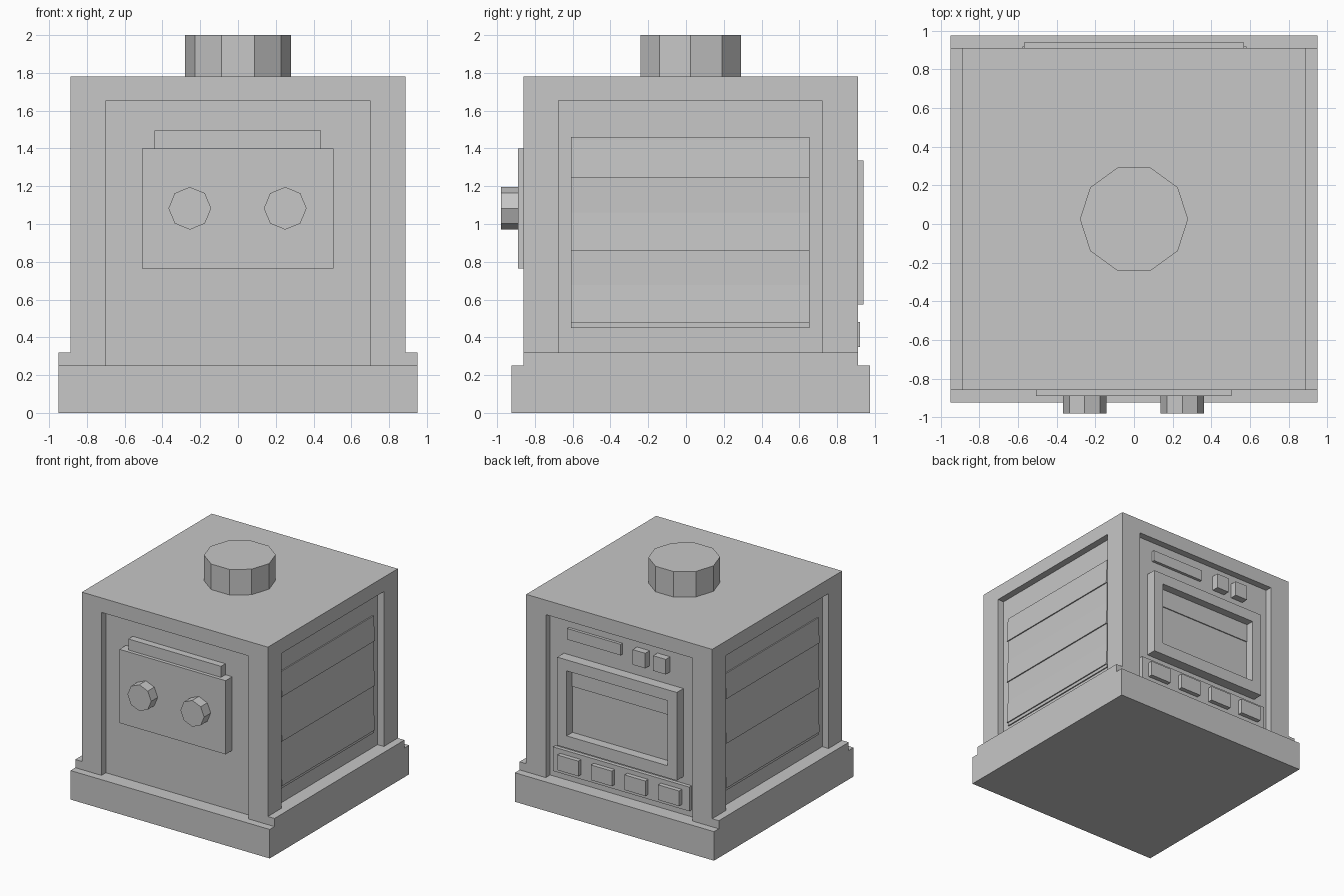
import bpy, bmesh, math
from mathutils import Matrix, Vector

if "Cube" in bpy.data.objects:
    bpy.data.objects.remove(bpy.data.objects["Cube"])

GREY = bpy.data.materials.new("plain grey")
GREY.diffuse_color = (0.57, 0.57, 0.57, 1)
GREY.use_nodes = True
GREY.node_tree.nodes["Principled BSDF"].inputs["Base Color"].default_value = GREY.diffuse_color


def finish(name, bm):
    bmesh.ops.recalc_face_normals(bm, faces=bm.faces)
    me = bpy.data.meshes.new(name)
    bm.to_mesh(me)
    bm.free()
    me.materials.append(GREY)
    ob = bpy.data.objects.new(name, me)
    bpy.context.collection.objects.link(ob)
    return ob


def box(name, x, y, z):
    """Box from (min, max) ranges on each axis."""
    bm = bmesh.new()
    size = [r[1] - r[0] for r in (x, y, z)]
    mid = Vector([(r[0] + r[1]) / 2 for r in (x, y, z)])
    bmesh.ops.create_cube(bm, size=1, matrix=Matrix.Translation(mid) @ Matrix.Diagonal((*size, 1)))
    return finish(name, bm)


def cylinder(name, centre, radius, depth, sides, axis='Z', angle=0):
    """Prism along z turned by an angle about the given axis."""
    bm = bmesh.new()
    m = Matrix.Translation(centre) @ Matrix.Rotation(angle, 4, axis)
    bmesh.ops.create_cone(bm, cap_ends=True, segments=sides, radius1=radius,
                          radius2=radius, depth=depth, matrix=m)
    return finish(name, bm)


def prism_y(name, profile, y0, y1):
    """Extrude an x-z profile along y."""
    bm = bmesh.new()
    face = bm.faces.new([bm.verts.new((x, y0, z)) for x, z in profile])
    ext = bmesh.ops.extrude_face_region(bm, geom=[face])
    moved = [v for v in ext["geom"] if isinstance(v, bmesh.types.BMVert)]
    bmesh.ops.translate(bm, verts=moved, vec=(0, y1 - y0, 0))
    return finish(name, bm)


# Base, recessed core, top slab and chimney
box("base", (-.95, .95), (-.925, .975), (0, .25))
box("core", (-.827, .827), (-.80, .85), (.25, 1.70))
box("top_slab", (-.887, .887), (-.86, .91), (1.655, 1.78))
cylinder("chimney", (0, .025, 1.88), .28, .24, 10, 'Z', math.pi / 2)

# Corner posts, side sills and louvred side panels
for s, side in ((-1, "left"), (1, "right")):
    xr = sorted((s * .70, s * .887))
    box(side + "_front_post", xr, (-.86, -.675), (.25, 1.655))
    box(side + "_back_post", xr, (.72, .91), (.25, 1.655))
    box(side + "_sill", sorted((s * .887, s * .95)), (-.86, .91), (.25, .32))
    box(side + "_inner_sill", sorted((s * .82, s * .887)), (-.675, .72), (.25, .32))
    box(side + "_vent_panel", sorted((s * .80, s * .837)), (-.61, .655), (.45, 1.46))
    for i, z in enumerate((.476, .86, 1.245)):
        prism_y(f"{side}_louvre_{i + 1}",
                [(s * .83, z), (s * .847, z), (s * .837, z + .2), (s * .83, z + .2)],
                -.61, .655)

# Front control plate, lip and two knobs
box("control_plate", (-.508, .505), (-.89, -.79), (.765, 1.4))
box("control_plate_lip", (-.443, .44), (-.86, -.79), (1.39, 1.495))
for i, x in enumerate((-.255, .25)):
    cylinder(f"knob_{i + 1}", (x, -.93, 1.083), .113, .10, 8, 'X', math.pi / 2)

# Back door frame around a sunken window
for s, side in ((-1, "left"), (1, "right")):
    box(side + "_door_stile", sorted((s * .48, s * .57)), (.84, .94), (.575, 1.335))
box("door_top_rail", (-.48, .48), (.84, .94), (1.24, 1.335))
box("door_bottom_rail", (-.48, .48), (.84, .94), (.575, .68))
box("window", (-.48, .48), (.84, .86), (.68, 1.24))
box("window_upper_band", (-.48, .48), (.85, .869), (1.08, 1.24))

# Back upper display bar and two square buttons
box("display_bar", (.01, .52), (.84, .875), (1.475, 1.57))
for i, x in enumerate((-.188, -.384)):
    box(f"square_button_{i + 1}", (x - .06, x + .06), (.84, .91), (1.445, 1.575))

# Back lower strip with a row of four buttons
box("button_strip", (-.65, .65), (.84, .882), (.31, .518))
for i, x in enumerate((.483, .163, -.157, -.478)):
    box(f"row_button_{i + 1}", (x - .1, x + .1), (.87, .92), (.35, .48))
